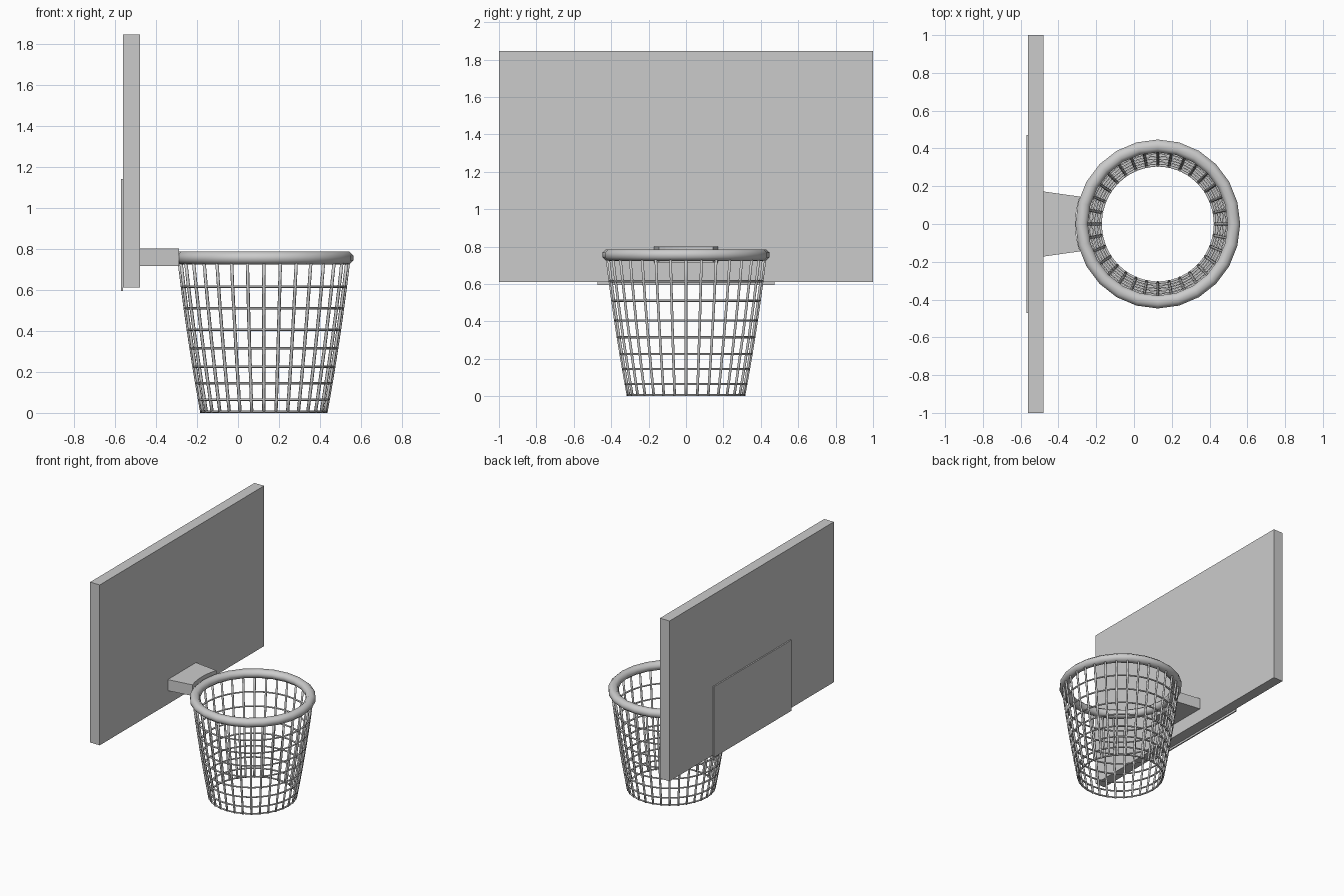
import bpy, bmesh
from math import sin, cos, pi, sqrt
from mathutils import Vector

cube = bpy.data.objects.get("Cube")
if cube:
    bpy.data.objects.remove(cube, do_unlink=True)

grey = bpy.data.materials.new("plain_grey")
grey.use_nodes = True
grey.diffuse_color = (0.6, 0.6, 0.6, 1)
grey.node_tree.nodes["Principled BSDF"].inputs["Base Color"].default_value = (0.6, 0.6, 0.6, 1)

CX = 0.126        # hoop centre
STRETCH = 1.025   # hoop is a little wider along y
RIM_Z = 0.755


def finish(name, bm, smooth=False):
    bmesh.ops.recalc_face_normals(bm, faces=bm.faces)
    mesh = bpy.data.meshes.new(name)
    bm.to_mesh(mesh)
    bm.free()
    mesh.materials.append(grey)
    for p in mesh.polygons:
        p.use_smooth = smooth
    obj = bpy.data.objects.new(name, mesh)
    bpy.context.collection.objects.link(obj)
    return obj


def box(name, low, high):
    bm = bmesh.new()
    bmesh.ops.create_cube(bm, size=1)
    low, high = Vector(low), Vector(high)
    for v in bm.verts:
        v.co = (low + high) / 2 + v.co * (high - low)
    return finish(name, bm)


def around(radius, angle, z):
    return Vector((CX + radius * cos(angle), STRETCH * radius * sin(angle), z))


def add_ring(bm, radius, z, half_w, half_h, segments, sides):
    loops = []
    for i in range(segments):
        a = 2 * pi * i / segments
        loops.append([bm.verts.new(around(radius + half_w * cos(t), a, z + half_h * sin(t)))
                      for t in (2 * pi * (k + 0.5) / sides for k in range(sides))])
    for i in range(segments):
        p, q = loops[i], loops[(i + 1) % segments]
        for k in range(sides):
            n = (k + 1) % sides
            bm.faces.new((p[k], q[k], q[n], p[n]))


def net_radius(z):
    t = z / 0.735
    return 0.302 + 0.134 * t - 0.024 * t * t


def add_strand(bm, angle, levels, r, sides=6):
    loops = []
    for z in levels:
        c = around(net_radius(z), angle, z)
        loops.append([bm.verts.new(c + Vector((r * cos(t), r * sin(t), 0)))
                      for t in (2 * pi * k / sides for k in range(sides))])
    for p, q in zip(loops, loops[1:]):
        for k in range(sides):
            n = (k + 1) % sides
            bm.faces.new((p[k], p[n], q[n], q[k]))
    bm.faces.new(loops[0])
    bm.faces.new(loops[-1])


# Backboard and its rear mounting plate
box("backboard", (-0.56, -1, 0.61), (-0.478, 1, 1.845))
box("rear_plate", (-0.57, -0.472, 0.595), (-0.56, 0.472, 1.14))

# Bracket, hollowed at its end to follow the rim
bm = bmesh.new()
outline = [(-0.478, 0.172), (-0.478, -0.172)]
for i in range(9):
    y = -0.145 + 0.29 * i / 8
    outline.append((CX - 0.436 * sqrt(1 - (y / 0.447) ** 2), y))
base = bm.faces.new([bm.verts.new((x, y, 0.715)) for x, y in outline])
top = bmesh.ops.extrude_face_region(bm, geom=[base])["geom"]
for v in top:
    if isinstance(v, bmesh.types.BMVert):
        v.co.z = 0.8
finish("bracket", bm)

# Rim
bm = bmesh.new()
add_ring(bm, 0.403, RIM_Z, 0.036, 0.033, 24, 8)
finish("rim", bm, True)

# Net: level rings crossed by upright strands
bm = bmesh.new()
ring_levels = [0.006, 0.065, 0.145, 0.225, 0.315, 0.405, 0.51, 0.615, 0.73]
for z in ring_levels:
    add_ring(bm, net_radius(z), z, 0.007, 0.006, 32, 6)
finish("net_rings", bm, True)

bm = bmesh.new()
for i in range(32):
    add_strand(bm, 2 * pi * i / 32, [0] + ring_levels[1:], 0.008)
finish("net_strands", bm, True)
